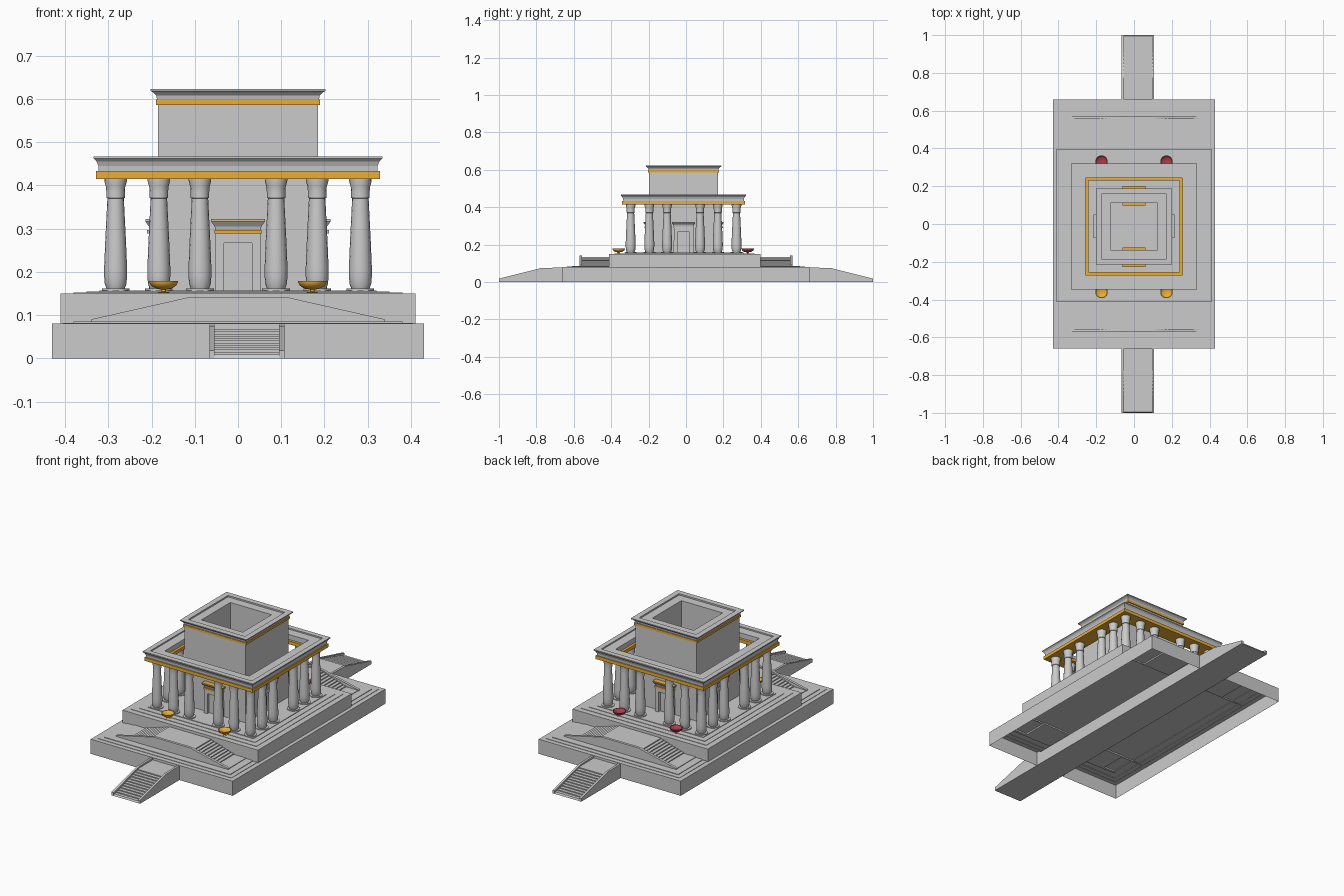
import bpy, bmesh, math
from mathutils import Matrix

if "Cube" in bpy.data.objects:
    bpy.data.objects.remove(bpy.data.objects["Cube"])

CY = -0.013          # temple centre sits slightly forward


def material(name, col):
    m = bpy.data.materials.new(name)
    m.diffuse_color = col
    m.use_nodes = True
    m.node_tree.nodes["Principled BSDF"].inputs["Base Color"].default_value = m.diffuse_color
    return m


ORANGE = material("orange_trim", (0.83, 0.42, 0.04, 1))
RED = material("dark_red", (0.4, 0.05, 0.07, 1))


def finish(name, bm, mat=None, smooth=False, matrix=None):
    if matrix:
        bm.transform(matrix)
    bmesh.ops.recalc_face_normals(bm, faces=bm.faces)
    me = bpy.data.meshes.new(name)
    bm.to_mesh(me)
    bm.free()
    ob = bpy.data.objects.new(name, me)
    bpy.context.collection.objects.link(ob)
    if mat:
        me.materials.append(mat)
    if smooth:
        bpy.ops.object.select_all(action='DESELECT')
        ob.select_set(True)
        bpy.context.view_layer.objects.active = ob
        bpy.ops.object.shade_smooth_by_angle(angle=math.radians(35))
    return ob


def bridge(bm, rings, closed):
    n = len(rings[0])
    pairs = list(zip(rings, rings[1:])) + ([(rings[-1], rings[0])] if closed else [])
    for a, b in pairs:
        for i in range(n):
            j = (i + 1) % n
            bm.faces.new((a[i], a[j], b[j], b[i]))


def rect_sweep(name, hx, hy, profile, cy=CY, mat=None, closed=False, matrix=None):
    """Sweep a (inset, z) profile round a rectangle: closed ring, or capped on top."""
    bm = bmesh.new()
    rings = [[bm.verts.new((sx * (hx - d), cy + sy * (hy - d), z))
              for sx, sy in ((-1, -1), (1, -1), (1, 1), (-1, 1))] for d, z in profile]
    bridge(bm, rings, closed)
    if not closed:
        bm.faces.new(rings[-1])
    return finish(name, bm, mat, matrix=matrix)


def lathe(name, profile, x, y, sides=16, mat=None):
    bm = bmesh.new()
    rings = [[bm.verts.new((x + r * math.cos(2 * math.pi * i / sides),
                            y + r * math.sin(2 * math.pi * i / sides), z))
              for i in range(sides)] for r, z in profile]
    bridge(bm, rings, False)
    bm.faces.new(rings[0])
    bm.faces.new(rings[-1])
    return finish(name, bm, mat, smooth=True)


def prism(name, pts, a, b, axis='Y', mat=None, matrix=None):
    """Extrude a (u, z) outline along X or Y from a to b."""
    bm = bmesh.new()
    ends = [[bm.verts.new((u, t, z) if axis == 'Y' else (t, u, z)) for u, z in pts] for t in (a, b)]
    bridge(bm, ends, False)
    for e in ends:
        bm.faces.new(e)
    return finish(name, bm, mat, matrix=matrix)


def stair(u0, z0, u1, z1, n):
    """Step outline points rising from (u0, z0) to (u1, z1)."""
    pts = []
    for i in range(n):
        u = u0 + (u1 - u0) * i / n
        pts += [(u, z0 + (z1 - z0) * i / n), (u, z0 + (z1 - z0) * (i + 1) / n)]
    return pts + [(u1, z1)]


def mirrored(pts):
    return pts + [(-u, z) for u, z in reversed(pts)]


# Terraces: hollow shells with shallow stepped tops
rect_sweep("lower_terrace", 0.43, 0.66, [(0, 0), (0, .08), (.025, .08), (.025, .082), (.05, .082),
                                        (.05, .085), (.092, .085), (.092, .088)], cy=0)
rect_sweep("upper_terrace", 0.41, 0.405, [(0, .08), (0, .15), (.03, .15), (.03, .152), (.06, .152),
                                         (.06, .154), (.09, .154), (.09, .157)], cy=-.008)

# Long ramp stair through the base, with side rails
steps = [(-1, 0)] + stair(-.995, .004, -.775, .067, 12)[1:]
prism("approach_steps", mirrored(steps), -.055, .096, 'X')
rail = [(-1, 0), (-1, .018), (-.775, .075), (-.66, .078), (-.64, .078), (-.63, .07)]
for x in (-.066, .095):
    prism("approach_rail", mirrored(rail), x, x + .012, 'X')

# Double side stairs in front of and behind the upper terrace
flight = [(-.265, .08)] + stair(-.265, .088, -.11, .135, 9)[1:]
parapet = [(-.34, .08), (-.34, .09), (-.11, .142)]
for s, inner in ((-1, .41), (1, .395)):
    prism("terrace_stair", mirrored(flight), s * .558, s * inner)
    prism("stair_parapet", mirrored(parapet), s * .57, s * .556)

# Colonnade: six columns to a side, round the perimeter
col = [(.032, .157), (.032, .161), (.021, .161), (.025, .172), (.0265, .19), (.0265, .21), (.024, .27),
       (.021, .33), (.019, .37), (.0215, .371), (.0215, .385), (.022, .395), (.026, .41), (.026, .416)]
spots = (-.283, -.183, -.088, .088, .183, .283)
for x in spots:
    for y in spots:
        if max(abs(x), abs(y)) > .28:
            lathe("column", col, x, y + CY)

# Entablature ring
rect_sweep("architrave_band", .328, .328, [(0, .415), (0, .433), (.086, .433), (.086, .415)],
           mat=ORANGE, closed=True)
rect_sweep("main_cornice", .334, .334, [(.012, .433), (.011, .445), (.007, .455), (0, .462), (0, .467),
                                       (.027, .467), (.027, .46), (.078, .46), (.078, .433)], closed=True)

# Central sanctuary tower, open at the top
rect_sweep("sanctuary_wall", .185, .185, [(0, .155), (0, .6), (.06, .6), (.06, .155)], closed=True)
rect_sweep("sanctuary_band", .19, .19, [(0, .586), (0, .598), (.03, .598), (.03, .586)],
           mat=ORANGE, closed=True)
rect_sweep("sanctuary_cornice", .202, .202, [(.015, .598), (.013, .608), (.007, .614), (0, .618), (0, .623),
                                            (.03, .623), (.03, .615), (.077, .615), (.077, .598)], closed=True)

# Four door surrounds, trimmed in orange at front and back
for k in range(4):
    m = Matrix.Translation((0, CY, 0)) @ Matrix.Rotation(k * math.pi / 2, 4, 'Z')
    trim = ORANGE if k % 2 == 0 else None
    jamb = [(-.053, .155), (-.052, .29), (.052, .29), (.053, .155),
            (.032, .155), (.032, .267), (-.032, .267), (-.032, .155)]
    prism("door_frame", jamb, -.206, -.184, matrix=m)
    prism("door_panel", [(-.033, .155), (-.033, .268), (.033, .268), (.033, .155)],
          -.19, -.183, matrix=m)
    d = .047 if trim else .02
    c = -.21 + d
    rect_sweep("door_band", .054, d, [(.03, .288), (0, .288), (0, .297)] if trim else
               [(0, .288), (0, .297)], c, trim, matrix=m)
    rect_sweep("door_cornice", .062, d + .004, [(.01, .297), (.008, .305), (0, .316), (0, .319)],
               c, matrix=m)
    rect_sweep("door_cap", .062, d + .004, [(0, .319), (0, .322)], c, trim, matrix=m)

# Offering bowls: orange in front, dark red behind
bowl = [(.012, .15), (.012, .153), (.005, .154), (.005, .159), (.018, .161), (.029, .168),
        (.033, .176), (.033, .179), (.03, .179), (.022, .172), (.006, .17)]
for x in (-.172, .172):
    for y, mat in ((-.36, ORANGE), (.33, RED)):
        lathe("offering_bowl", bowl, x, y, 20, mat)
